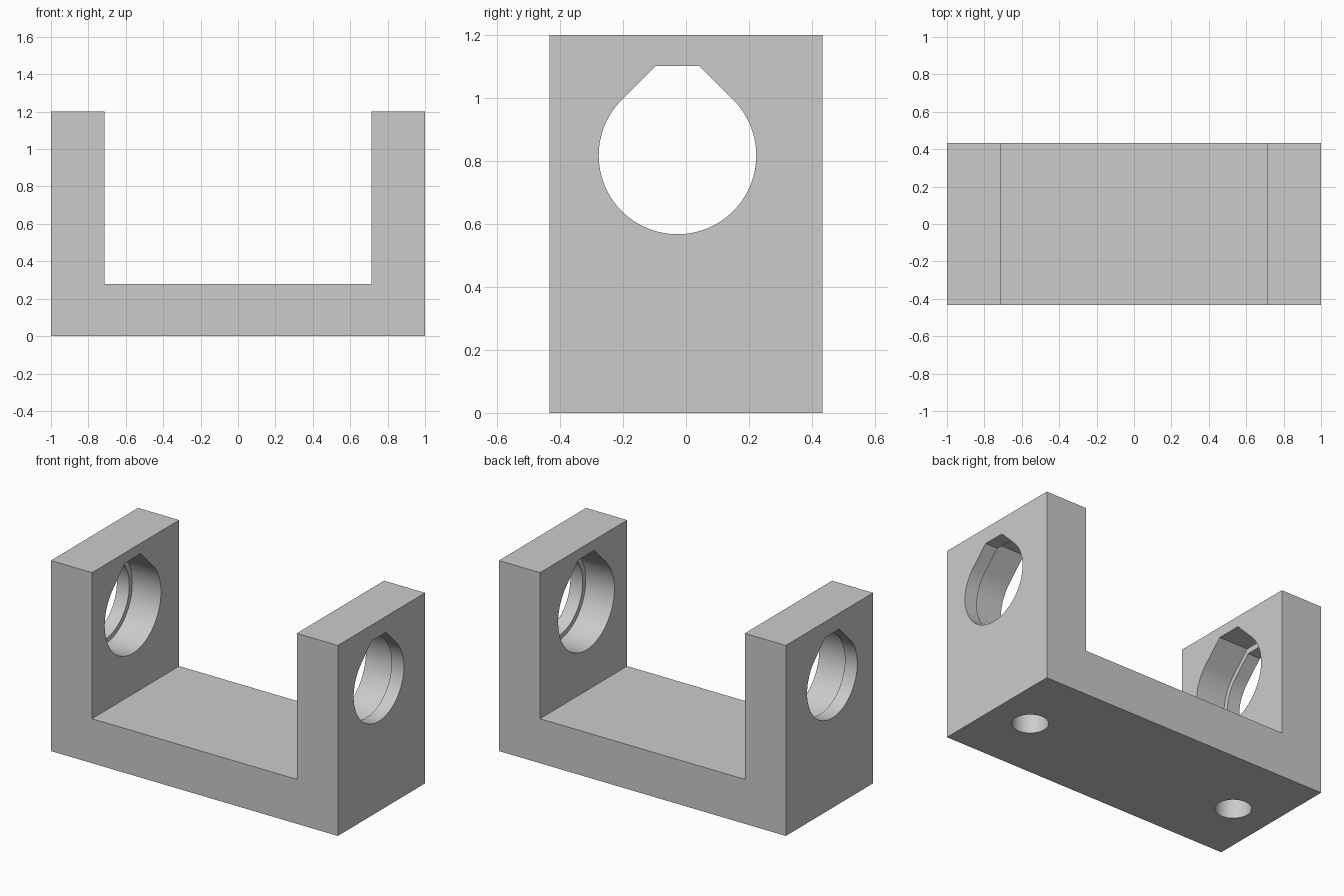
import bpy
import bmesh
from math import cos, sin, pi, radians
from mathutils import Matrix, Vector

cube = bpy.data.objects.get("Cube")
if cube:
    bpy.data.objects.remove(cube, do_unlink=True)

WALL = 0.286            # thickness of base and uprights
HEIGHT = 1.2
HALF_DEPTH = 0.434
BORE_Y, BORE_Z = -0.027, 0.817

grey = bpy.data.materials.new("plain grey")
grey.use_nodes = True
grey.diffuse_color = (0.6, 0.6, 0.6, 1)
grey.node_tree.nodes["Principled BSDF"].inputs["Base Color"].default_value = (0.6, 0.6, 0.6, 1)


def prism(name, points, direction):
    """Extrude a closed outline of 3D points along a direction."""
    bm = bmesh.new()
    face = bm.faces.new([bm.verts.new(p) for p in points])
    ext = bmesh.ops.extrude_face_region(bm, geom=[face])
    moved = [v for v in ext["geom"] if isinstance(v, bmesh.types.BMVert)]
    bmesh.ops.translate(bm, verts=moved, vec=Vector(direction))
    bmesh.ops.recalc_face_normals(bm, faces=bm.faces)
    mesh = bpy.data.meshes.new(name)
    bm.to_mesh(mesh)
    bm.free()
    mesh.materials.append(grey)
    obj = bpy.data.objects.new(name, mesh)
    bpy.context.collection.objects.link(obj)
    return obj


def teardrop(name, radius, x_start, x_end):
    """Bore along x with a flattened 45 degree peak."""
    top = 1.133 * radius
    half = radius * 2 ** 0.5 - top
    steps = 72
    arc = [radians(135 + 270 * i / steps) for i in range(steps + 1)]
    outline = [(radius * cos(a), radius * sin(a)) for a in arc]
    outline += [(half, top), (-half, top)]
    points = [(x_start, BORE_Y + y, BORE_Z + z) for y, z in outline]
    return prism(name, points, (x_end - x_start, 0, 0))


def cut(target, cutter):
    """Subtract the cutter from the target, then discard it."""
    cutter.hide_render = True
    mod = target.modifiers.new("cut", "BOOLEAN")
    mod.operation = "DIFFERENCE"
    mod.solver = "EXACT"
    mod.object = cutter
    bpy.context.view_layer.objects.active = target
    bpy.ops.object.modifier_apply(modifier=mod.name)
    bpy.data.objects.remove(cutter, do_unlink=True)


# U-shaped body
inner = 1 - WALL
profile = [(-1, 0), (1, 0), (1, HEIGHT), (inner, HEIGHT),
           (inner, WALL - 0.006), (-inner, WALL - 0.006), (-inner, HEIGHT), (-1, HEIGHT)]
bracket = prism("bracket", [(x, -HALF_DEPTH, z) for x, z in profile],
                (0, 2 * HALF_DEPTH, 0))

for side in (-1, 1):
    # Stepped bore: narrow at the outer face, wider towards the middle
    cut(bracket, teardrop("narrow_bore", 0.25, side * 1.1, side * 0.6))
    cut(bracket, teardrop("wide_bore", 0.28, side * 0.914, side * 0.6))
    # Blind mounting hole in the underside
    ring = [2 * pi * i / 48 for i in range(48)]
    hole = [(side * 0.74 + 0.103 * cos(a), -0.02 + 0.103 * sin(a), -0.1) for a in ring]
    cut(bracket, prism("mounting_hole", hole, (0, 0, 0.3)))

bpy.ops.object.select_all(action="DESELECT")
bracket.select_set(True)
bpy.context.view_layer.objects.active = bracket
bpy.ops.object.shade_smooth_by_angle(angle=radians(30))
